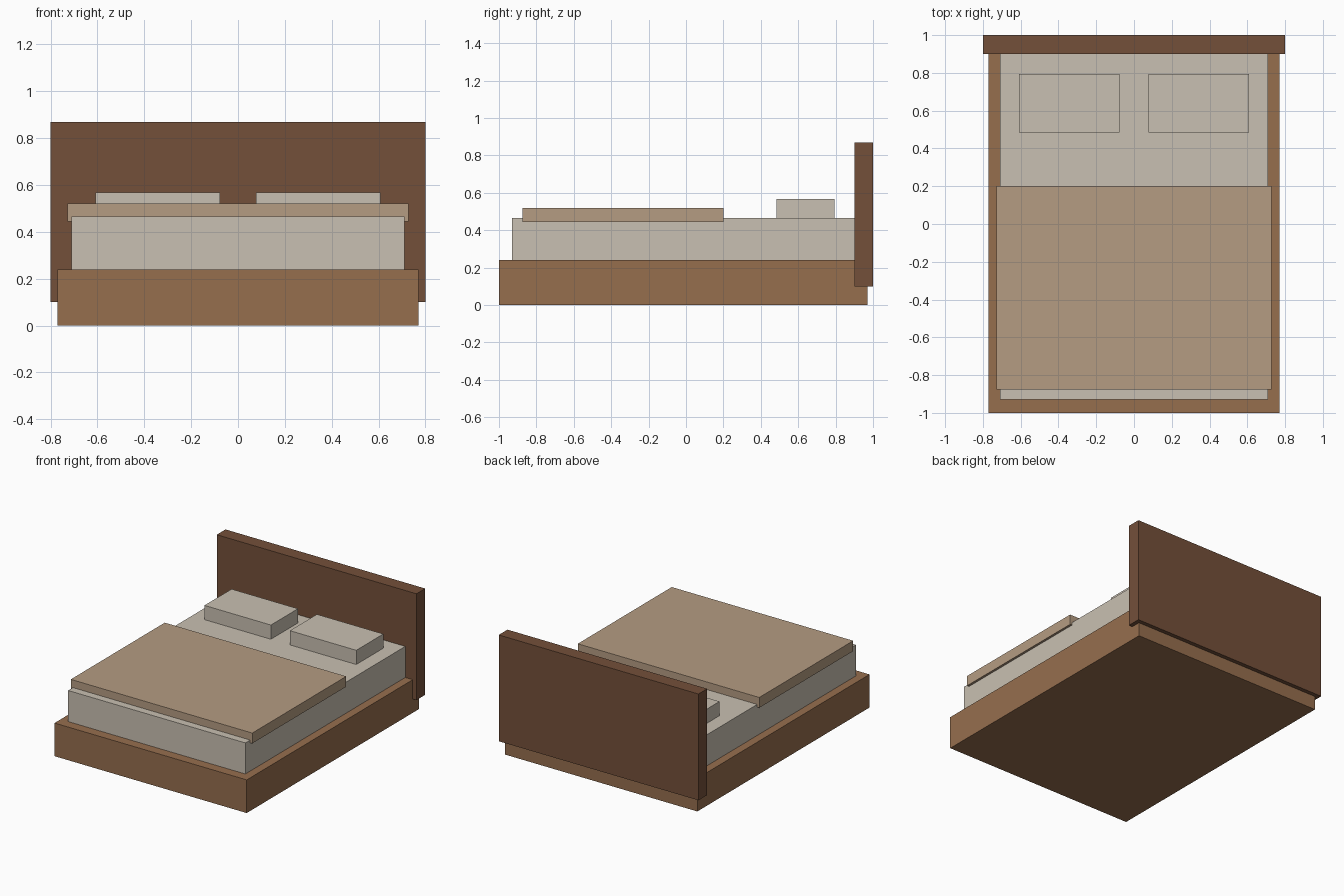
import bpy
from mathutils import Vector

cube = bpy.data.objects.get("Cube")
if cube:
    bpy.data.objects.remove(cube, do_unlink=True)


def make_material(name, rgb):
    mat = bpy.data.materials.new(name)
    mat.use_nodes = True
    color = (*rgb, 1.0)
    mat.diffuse_color = color
    bsdf = next(n for n in mat.node_tree.nodes if n.type == "BSDF_PRINCIPLED")
    bsdf.inputs["Base Color"].default_value = color
    return mat


def add_box(name, low, high, mat):
    """Flat-shaded box spanning two opposite corners."""
    low, high = Vector(low), Vector(high)
    bpy.ops.mesh.primitive_cube_add(size=1, location=(low + high) / 2)
    obj = bpy.context.object
    obj.name = obj.data.name = name
    for vert in obj.data.vertices:
        vert.co *= high - low
    obj.data.materials.append(mat)
    return obj


wood = make_material("wood", (0.305, 0.156, 0.076))
dark_wood = make_material("dark_wood", (0.174, 0.080, 0.042))
linen = make_material("linen", (0.584, 0.527, 0.445))
tan_cloth = make_material("tan_cloth", (0.462, 0.332, 0.223))

# Frame and headboard
add_box("bed_base", (-0.77, -1, 0), (0.77, 0.97, 0.24), wood)
add_box("headboard", (-0.8, 0.9, 0.1), (0.8, 1, 0.87), dark_wood)

# Bedding
add_box("mattress", (-0.71, -0.93, 0.24), (0.71, 0.9, 0.465), linen)
add_box("blanket", (-0.727, -0.875, 0.445), (0.727, 0.2, 0.52), tan_cloth)

# Pair of pillows
for side, center in (("left", 0.342), ("right", -0.342)):
    add_box(f"{side}_pillow", (center - 0.266, 0.485, 0.465),
            (center + 0.266, 0.795, 0.568), linen)
